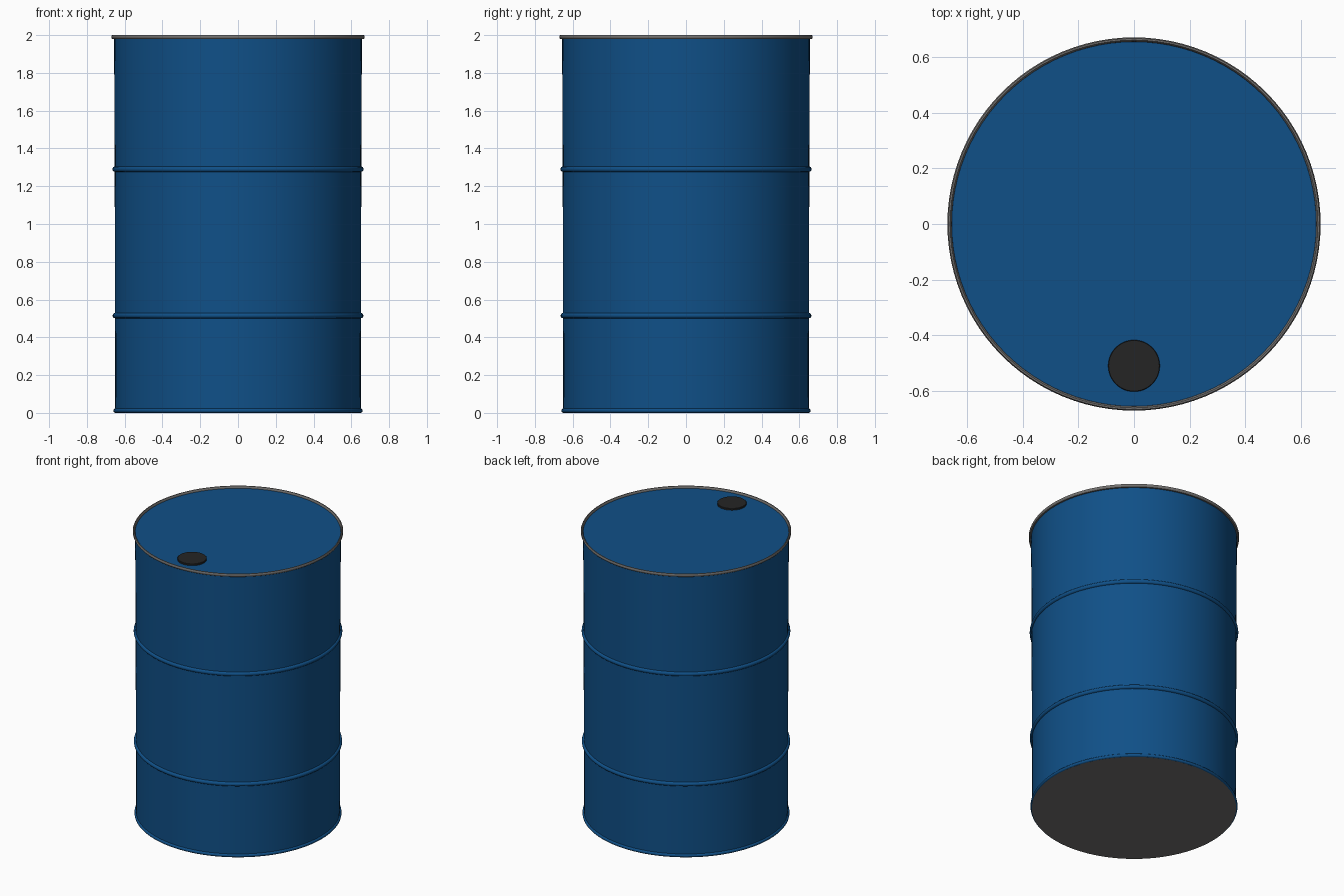
import bpy, bmesh, math

if "Cube" in bpy.data.objects:
    bpy.data.objects.remove(bpy.data.objects["Cube"])

SEG = 96


def material(name, rgb):
    m = bpy.data.materials.new(name)
    m.diffuse_color = (*rgb, 1)
    m.use_nodes = True
    m.node_tree.nodes["Principled BSDF"].inputs["Base Color"].default_value = m.diffuse_color
    return m


blue = material("blue paint", (0.005, 0.08, 0.245))
grey = material("bare steel", (0.17, 0.165, 0.16))
black = material("black plastic", (0.018, 0.018, 0.018))


def lathe(name, profile, mat, centre=(0, 0), closed=False, seg=SEG):
    """Revolve (radius, z) points, listed bottom to top along the outside."""
    bm = bmesh.new()
    rings = []
    for r, z in profile:
        if r == 0:
            rings.append([bm.verts.new((0, 0, z))] * seg)
        else:
            rings.append([bm.verts.new((r * math.cos(2 * math.pi * i / seg),
                                        r * math.sin(2 * math.pi * i / seg), z))
                          for i in range(seg)])
    pairs = list(zip(rings, rings[1:]))
    if closed:
        pairs.append((rings[-1], rings[0]))
    for a, b in pairs:
        for i in range(seg):
            j = (i + 1) % seg
            quad = [a[i], a[j], b[j], b[i]]
            bm.faces.new(list(dict.fromkeys(quad)))
    me = bpy.data.meshes.new(name)
    bm.to_mesh(me)
    bm.free()
    me.materials.append(mat)
    ob = bpy.data.objects.new(name, me)
    ob.location = (centre[0], centre[1], 0)
    bpy.context.collection.objects.link(ob)
    bpy.ops.object.select_all(action='DESELECT')
    ob.select_set(True)
    bpy.context.view_layer.objects.active = ob
    bpy.ops.object.shade_smooth_by_angle(angle=math.radians(40))
    return ob


def bead(z, r, out, half):
    """Rounded ridge bulging out of the wall."""
    return [(r + out * math.sin(math.pi * k / 6), z - half * math.cos(math.pi * k / 6))
            for k in range(7)]


# drum wall with bottom bead and two rolling hoops
wall = ([(0.650, 0.0)] + bead(0.012, 0.650, 0.010, 0.011)
        + bead(0.515, 0.651, 0.013, 0.014)
        + bead(1.29, 0.653, 0.012, 0.014) + [(0.656, 1.985)])
lathe("drum_wall", wall, blue)

# lid slightly below the rim
lathe("lid", [(0.658, 1.986), (0, 1.986)], blue)

# steel bottom plate
lathe("bottom_plate", [(0, 0.0), (0.651, 0.0)], grey)

# rolled steel rim
lathe("top_rim", [(0.655, 1.978), (0.665, 1.979), (0.670, 1.985), (0.671, 1.993),
                  (0.667, 2.0), (0.661, 2.0), (0.657, 1.995), (0.655, 1.985)],
      grey, closed=True)

# filler cap
lathe("filler_cap", [(0.093, 1.984), (0.093, 1.996), (0.091, 1.998), (0, 1.998)],
      black, centre=(0, -0.51), seg=48)
